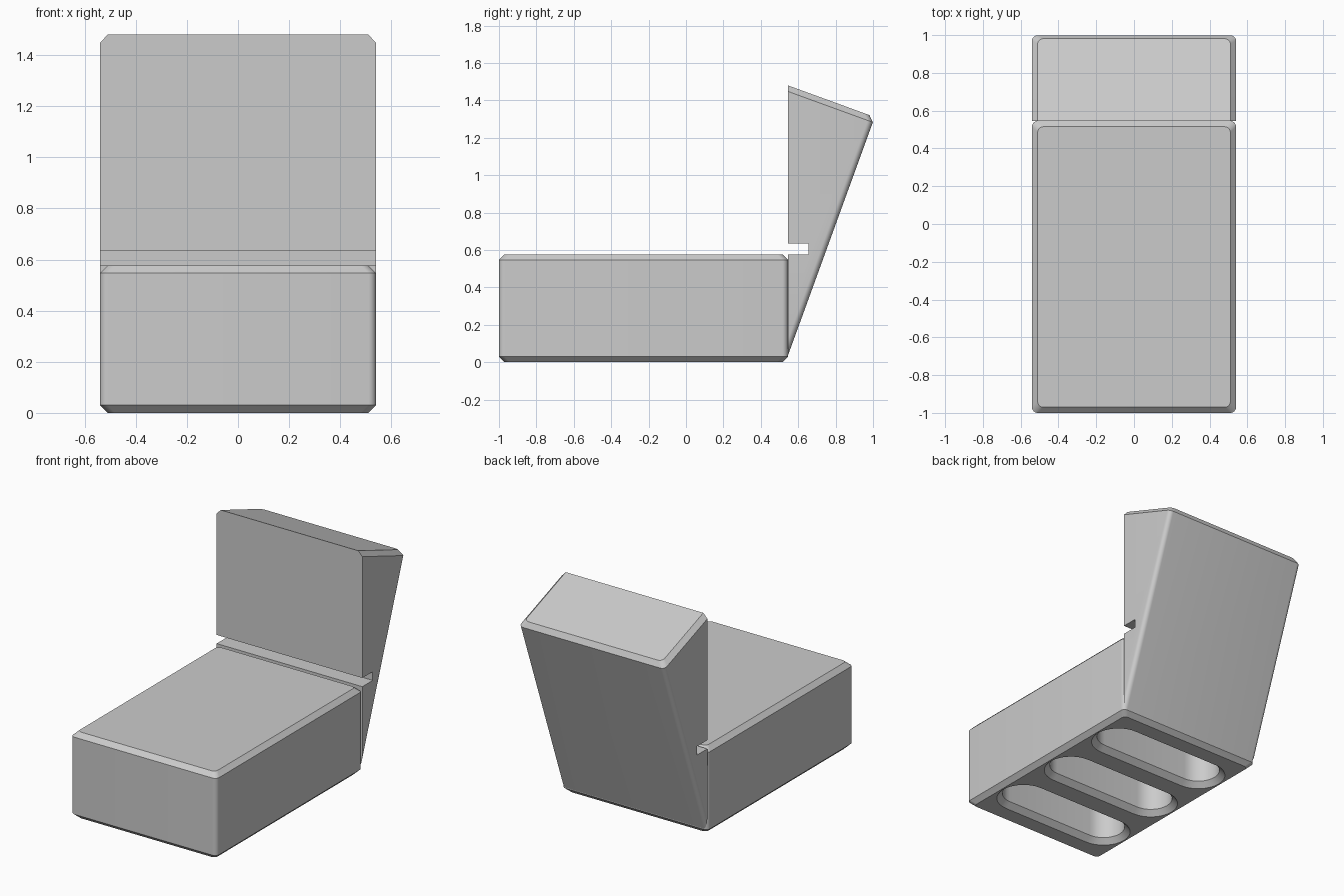
import bpy, bmesh, math
from mathutils import Matrix, Vector

if "Cube" in bpy.data.objects:
    bpy.data.objects.remove(bpy.data.objects["Cube"])

W, CH, RAD = 0.54, 0.03, 0.03   # half width, edge chamfer, corner radius


def outline(hx, hy, r, seg=8):
    """Rounded rectangle, half sizes hx and hy."""
    pts = []
    for k, (sx, sy) in enumerate([(1, 1), (-1, 1), (-1, -1), (1, -1)]):
        for i in range(seg + 1):
            a = (k + i / seg) * math.pi / 2
            pts.append((sx * (hx - r) + r * math.cos(a), sy * (hy - r) + r * math.sin(a)))
    return pts


def loft(layers, cy):
    """Skin outlines [(points, z), ...] and cap both ends."""
    bm = bmesh.new()
    rings = [[bm.verts.new((x, y + cy, z)) for x, y in pts] for pts, z in layers]
    n = len(rings[0])
    for lo, hi in zip(rings, rings[1:]):
        for i in range(n):
            j = (i + 1) % n
            bm.faces.new((lo[i], lo[j], hi[j], hi[i]))
    bm.faces.new(rings[0][::-1])
    bm.faces.new(rings[-1])
    bmesh.ops.remove_doubles(bm, verts=bm.verts, dist=1e-5)
    bmesh.ops.recalc_face_normals(bm, faces=bm.faces)
    return bm


def block(y0, y1, z0, z1):
    """Block with round upright edges and chamfered top and bottom."""
    h = (y1 - y0) / 2
    big, small = outline(W, h, RAD), outline(W - CH, h - CH, RAD)
    return loft([(small, z0), (big, z0 + CH), (big, z1 - CH), (small, z1)], (y0 + y1) / 2)


def make(name, bm):
    me = bpy.data.meshes.new(name)
    bm.to_mesh(me)
    bm.free()
    ob = bpy.data.objects.new(name, me)
    bpy.context.collection.objects.link(ob)
    return ob


def activate(ob):
    bpy.ops.object.select_all(action='DESELECT')
    ob.select_set(True)
    bpy.context.view_layer.objects.active = ob


def cut(ob, cutter):
    cutter.hide_render = True
    mod = ob.modifiers.new("cut", 'BOOLEAN')
    mod.operation, mod.solver, mod.object = 'DIFFERENCE', 'EXACT', cutter
    activate(ob)
    bpy.ops.object.modifier_apply(modifier=mod.name)
    bpy.data.objects.remove(cutter)


def smooth(ob):
    activate(ob)
    bpy.ops.object.shade_smooth_by_angle(angle=math.radians(30))


# Seat block with three chamfered slots in the underside
seat = make("seat", block(-1, 0.545, 0, 0.577))
for i in (-1, 0, 1):
    layers = [(outline(0.33 + r, r, r), z)
              for r, z in [(0.20, -0.03), (0.135, 0.035), (0.135, 0.50)]]
    cut(seat, make("slot_cutter", loft(layers, -0.228 + i * 0.467)))
smooth(seat)

# Backrest: leaning block sliced flat along the back of the seat
bm = block(-0.3, 0.5, 0.1, 1.577)
bm.transform(Matrix.Rotation(math.radians(-20), 4, 'X'))
res = bmesh.ops.bisect_plane(bm, geom=bm.verts[:] + bm.edges[:] + bm.faces[:],
                             plane_co=Vector((0, 0.545, 0)), plane_no=Vector((0, 1, 0)),
                             clear_inner=True)
bmesh.ops.holes_fill(bm, edges=[e for e in bm.edges if e.is_boundary])
bmesh.ops.recalc_face_normals(bm, faces=bm.faces)
backrest = make("backrest", bm)

# Groove across the backrest just above the seat
bm = bmesh.new()
bmesh.ops.create_cube(bm, size=1, matrix=Matrix.LocRotScale(
    Vector((0, 0.575, 0.606)), None, Vector((1.4, 0.16, 0.058))))
cut(backrest, make("groove_cutter", bm))
smooth(backrest)
